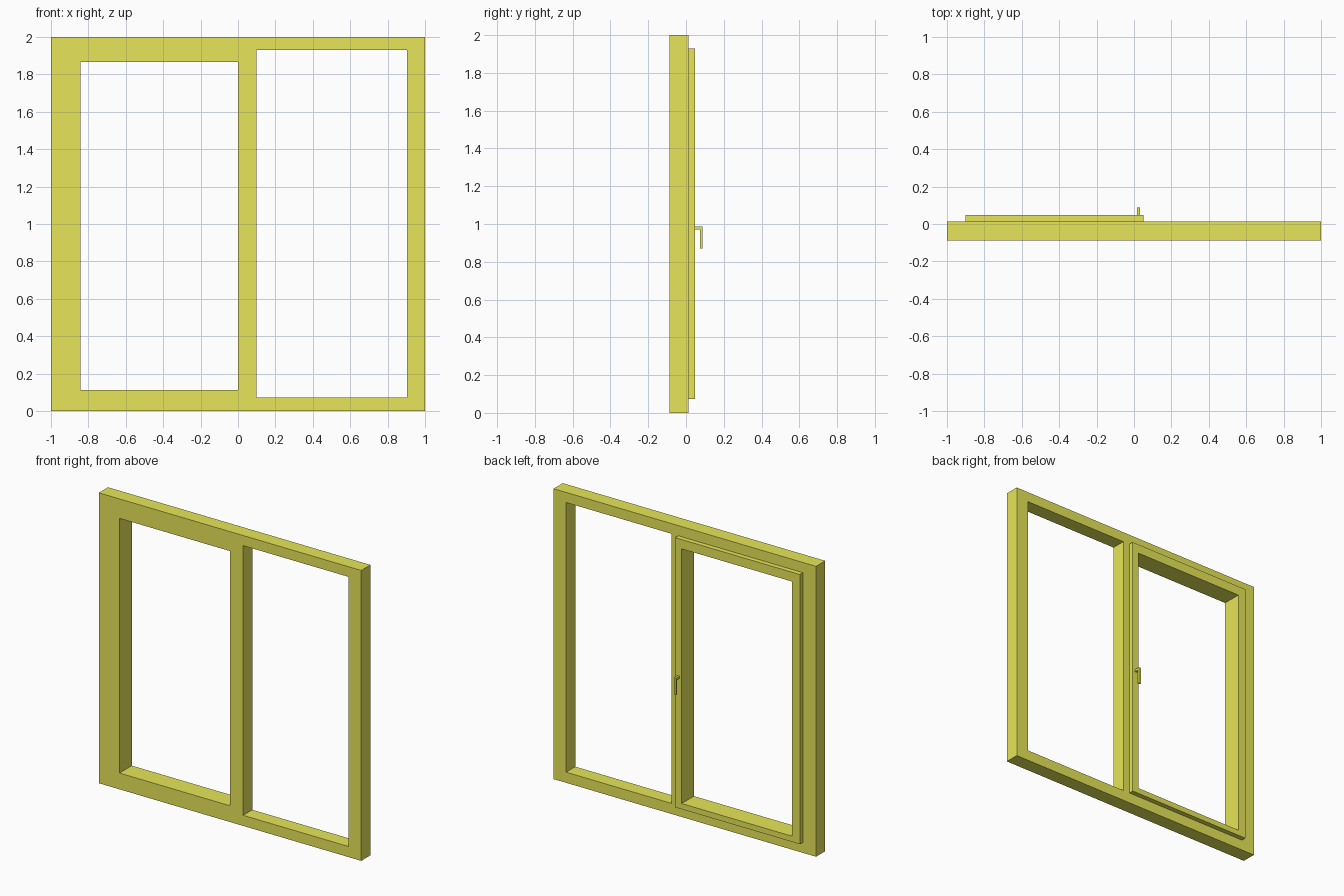
import bpy, bmesh

if "Cube" in bpy.data.objects:
    bpy.data.objects.remove(bpy.data.objects["Cube"])

yellow = bpy.data.materials.new("yellow_paint")
yellow.diffuse_color = (0.8, 0.79, 0.1, 1)
yellow.use_nodes = True
yellow.node_tree.nodes["Principled BSDF"].inputs["Base Color"].default_value = yellow.diffuse_color


def finish(name, bm):
    bmesh.ops.recalc_face_normals(bm, faces=bm.faces)
    me = bpy.data.meshes.new(name)
    bm.to_mesh(me)
    bm.free()
    me.materials.append(yellow)
    ob = bpy.data.objects.new(name, me)
    bpy.context.collection.objects.link(ob)
    return ob


def extrude(bm, faces, vec):
    ext = bmesh.ops.extrude_face_region(bm, geom=faces, use_keep_orig=True)
    verts = [g for g in ext["geom"] if isinstance(g, bmesh.types.BMVert)]
    bmesh.ops.translate(bm, vec=vec, verts=verts)


def pierced_panel(name, outer, openings, y0, y1):
    """Slab in the xz plane with rectangular openings (x0, x1, z0, z1)."""
    rects = [outer] + openings
    xs = sorted({v for r in rects for v in r[:2]})
    zs = sorted({v for r in rects for v in r[2:]})
    bm = bmesh.new()
    grid = [[bm.verts.new((x, y0, z)) for z in zs] for x in xs]
    for i in range(len(xs) - 1):
        for j in range(len(zs) - 1):
            cx, cz = (xs[i] + xs[i + 1]) / 2, (zs[j] + zs[j + 1]) / 2
            if any(a < cx < b and c < cz < d for a, b, c, d in openings):
                continue
            bm.faces.new((grid[i][j], grid[i + 1][j],
                          grid[i + 1][j + 1], grid[i][j + 1]))
    bmesh.ops.delete(bm, geom=[v for v in bm.verts if not v.link_faces], context="VERTS")
    extrude(bm, bm.faces[:], (0, y1 - y0, 0))
    return finish(name, bm)


FRONT, BACK, SASH_BACK, GRIP_BACK = -0.087, 0.013, 0.047, 0.087
sash_opening = (-0.842, 0.0, 0.112, 1.866)
fixed_opening = (0.1, 0.904, 0.073, 1.93)

# Outer frame with both lights, flush at the front
pierced_panel("window_frame", (-1, 1, 0, 2), [sash_opening, fixed_opening], FRONT, BACK)

# Opening sash standing proud at the back
pierced_panel("sash", (-0.9, 0.05, 0.073, 1.93), [sash_opening], BACK, SASH_BACK)

# L-shaped handle: neck and hanging grip
profile = [(SASH_BACK, 0.97), (0.075, 0.97), (0.075, 0.87),
           (GRIP_BACK, 0.87), (GRIP_BACK, 0.986), (SASH_BACK, 0.986)]
bm = bmesh.new()
face = bm.faces.new([bm.verts.new((0.016, y, z)) for y, z in profile])
extrude(bm, [face], (0.016, 0, 0))
finish("handle", bm)
